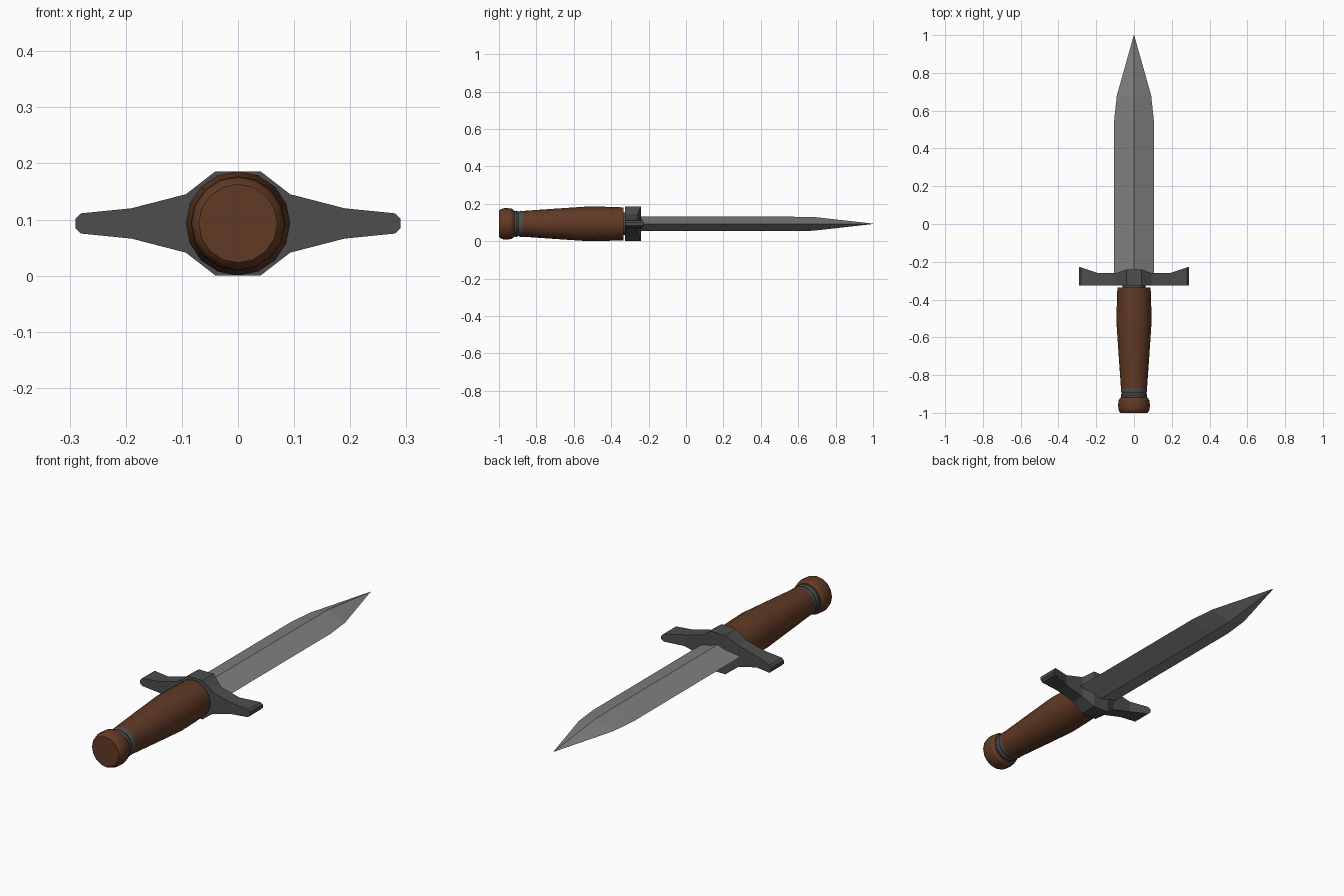
import bpy, bmesh, math

if "Cube" in bpy.data.objects:
    bpy.data.objects.remove(bpy.data.objects["Cube"])

ZC = 0.093  # height of the dagger's long axis


def material(name, rgb):
    m = bpy.data.materials.new(name)
    m.diffuse_color = (*rgb, 1)
    m.use_nodes = True
    m.node_tree.nodes["Principled BSDF"].inputs["Base Color"].default_value = m.diffuse_color
    return m


wood = material("wood", (0.12, 0.042, 0.018))
dark_steel = material("dark_steel", (0.075, 0.075, 0.075))
steel = material("steel", (0.21, 0.21, 0.21))


def loft(name, rings, mat, smooth=False):
    """Skin a list of equal-length rings and cap both ends."""
    bm = bmesh.new()
    vs = [[bm.verts.new(p) for p in ring] for ring in rings]
    n = len(vs[0])
    for a, b in zip(vs, vs[1:]):
        for i in range(n):
            j = (i + 1) % n
            bm.faces.new((a[i], a[j], b[j], b[i]))
    bm.faces.new(vs[0])
    bm.faces.new(vs[-1])
    bmesh.ops.remove_doubles(bm, verts=bm.verts, dist=1e-5)
    bmesh.ops.recalc_face_normals(bm, faces=bm.faces)
    me = bpy.data.meshes.new(name)
    bm.to_mesh(me)
    bm.free()
    ob = bpy.data.objects.new(name, me)
    bpy.context.collection.objects.link(ob)
    me.materials.append(mat)
    if smooth:
        bpy.ops.object.select_all(action='DESELECT')
        ob.select_set(True)
        bpy.context.view_layer.objects.active = ob
        bpy.ops.object.shade_smooth_by_angle(angle=math.radians(30))
    return ob


def lathe(name, profile, mat, sides=16):
    """Turn (y, radius) points around the long axis."""
    angles = [2 * math.pi * i / sides for i in range(sides)]
    loft(name, [[(r * math.cos(a), y, ZC + r * math.sin(a)) for a in angles]
                for y, r in profile], mat, True)


# Turned grip, neck, ring and pommel
lathe("grip", [(-0.335, 0.088), (-0.42, 0.091), (-0.52, 0.093),
               (-0.70, 0.081), (-0.87, 0.069)], wood)
lathe("neck", [(-0.30, 0.06), (-0.345, 0.06)], dark_steel)
lathe("ring", [(-0.865, 0.064), (-0.87, 0.069), (-0.885, 0.07), (-0.895, 0.065),
               (-0.905, 0.07), (-0.918, 0.068), (-0.925, 0.064)], dark_steel)
lathe("pommel", [(-0.918, 0.07), (-0.932, 0.081), (-0.955, 0.084),
                 (-0.978, 0.083), (-0.992, 0.078), (-1.0, 0.070)], wood)

# Crossguard: box sections (x, front y, half height), mirrored across x
half = [(0.04, -0.24, 0.093), (0.093, -0.26, 0.052), (0.19, -0.26, 0.027),
        (0.28, -0.23, 0.018), (0.29, -0.227, 0.008)]
sections = [(-x, y, h) for x, y, h in reversed(half)] + half
loft("crossguard", [[(x, -0.325, ZC - h), (x, y, ZC - h),
                     (x, y, ZC + h), (x, -0.325, ZC + h)]
                    for x, y, h in sections], dark_steel)

# Diamond-section blade: (y, half width, half thickness)
stations = [(-0.27, 0.105, 0.038), (0.55, 0.105, 0.038),
            (0.68, 0.091, 0.037), (1.0, 0.001, 0.001)]
loft("blade", [[(-w, y, ZC), (0, y, ZC - t), (w, y, ZC), (0, y, ZC + t)]
               for y, w, t in stations], steel)
